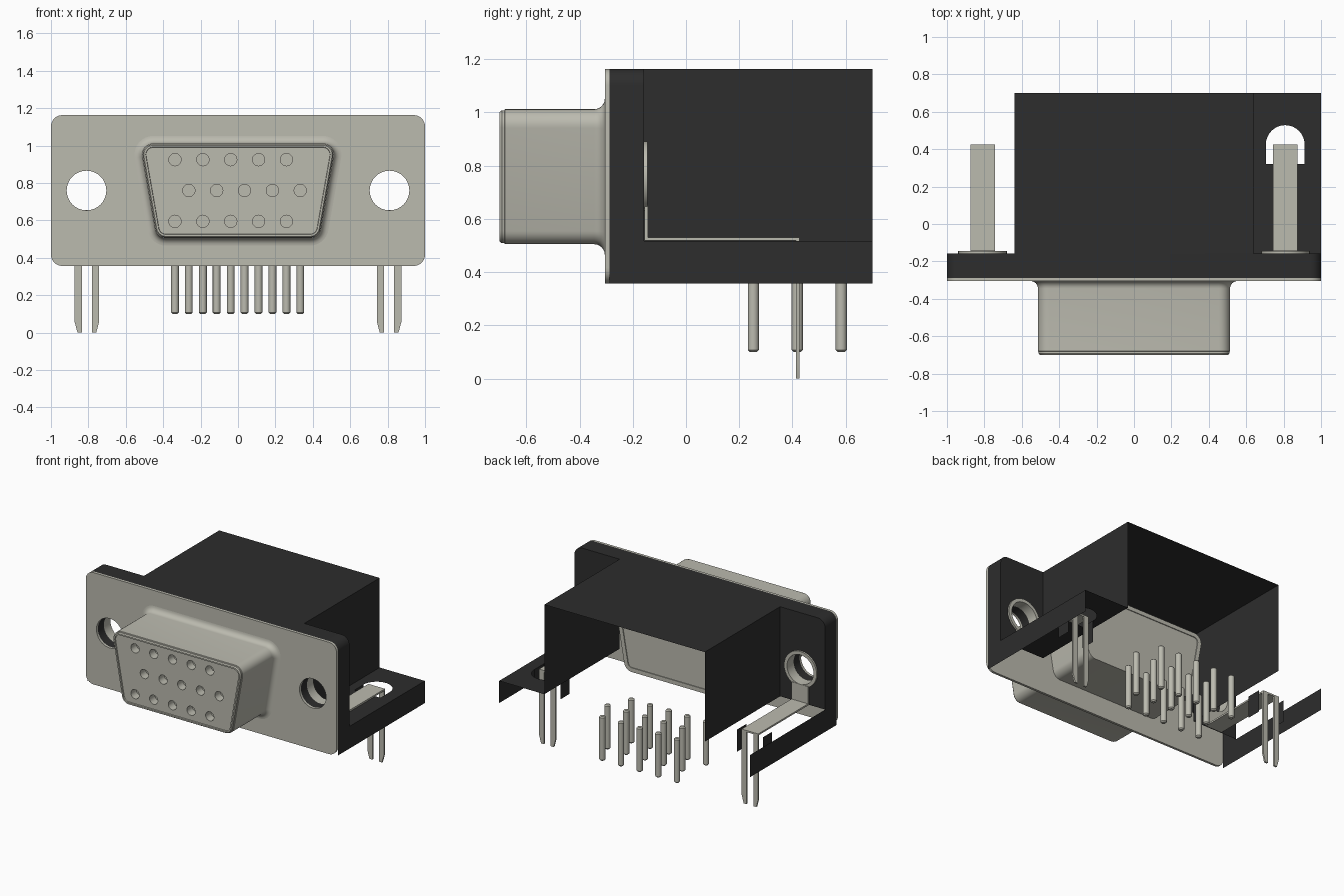
import bpy, bmesh, math
from mathutils import Vector

cube = bpy.data.objects.get("Cube")
if cube:
    bpy.data.objects.remove(cube, do_unlink=True)


def material(name, rgb, metallic=0.0):
    m = bpy.data.materials.new(name)
    m.use_nodes = True
    m.diffuse_color = (*rgb, 1)
    m.node_tree.nodes["Principled BSDF"].inputs["Base Color"].default_value = (*rgb, 1)
    return m


METAL = material("warm_grey_metal", (0.50, 0.495, 0.43))
BLACK = material("black_plastic", (0.026, 0.026, 0.026))


def finish(name, bm, mat, smooth=True):
    bmesh.ops.remove_doubles(bm, verts=bm.verts, dist=1e-5)
    bmesh.ops.recalc_face_normals(bm, faces=bm.faces)
    me = bpy.data.meshes.new(name)
    bm.to_mesh(me)
    bm.free()
    me.materials.append(mat)
    ob = bpy.data.objects.new(name, me)
    bpy.context.collection.objects.link(ob)
    if smooth:
        bpy.ops.object.select_all(action='DESELECT')
        ob.select_set(True)
        bpy.context.view_layer.objects.active = ob
        bpy.ops.object.shade_smooth_by_angle(angle=math.radians(35))
    return ob


def add_loft(bm, loops, closed=True, cap0=False, cap1=False):
    rows = [[bm.verts.new(p) for p in loop] for loop in loops]
    n = len(rows[0])
    for a, b in zip(rows, rows[1:]):
        for i in range(n if closed else n - 1):
            j = (i + 1) % n
            bm.faces.new((a[i], a[j], b[j], b[i]))
    if cap0:
        bm.faces.new(rows[0])
    if cap1:
        bm.faces.new(rows[-1])


def loft(name, loops, mat, **kw):
    bm = bmesh.new()
    add_loft(bm, loops, **kw)
    return finish(name, bm, mat)


def add_holed(bm, loops):
    """Flat face bounded by the first loop, pierced by the others."""
    edges = []
    for loop in loops:
        vs = [bm.verts.new(p) for p in loop]
        edges += [bm.edges.new((vs[i - 1], vs[i])) for i in range(len(vs))]
    bmesh.ops.triangle_fill(bm, use_beauty=True, use_dissolve=False, edges=edges)


def at_y(pts, y):
    return [(x, y, z) for x, z in pts]


def at_z(pts, z):
    return [(x, y, z) for x, y in pts]


def arc(cx, cz, r, a0, a1, n=8):
    return [(cx + r * math.cos(math.radians(a0 + (a1 - a0) * i / n)),
             cz + r * math.sin(math.radians(a0 + (a1 - a0) * i / n))) for i in range(n + 1)]


def circle(cx, cz, r, n=32):
    return arc(cx, cz, r, 0, 360, n)[:-1]


def dee(off):
    """Rounded trapezoid outline grown by off."""
    r = 0.06 + off
    half = arc(0.4535, 0.952, r, 90, -10) + arc(0.385, 0.565, r, -10, -90)
    return half + [(-x, z) for x, z in reversed(half)]


def box(name, x, y, z, mat):
    pts = [(x[0], z[0]), (x[1], z[0]), (x[1], z[1]), (x[0], z[1])]
    return loft(name, [at_y(pts, y[0]), at_y(pts, y[1])], mat, cap0=True, cap1=True)


Z0, Z1, SHELF, HX, HZ, HR = 0.357, 1.163, 0.517, 0.81, 0.76, 0.106
FRONT, MID, REAR, BACK = -0.305, -0.288, -0.158, 0.70

# Metal face plate with two screw holes
outline = (arc(0.94, Z1 - 0.06, 0.06, 0, 90) + arc(-0.94, Z1 - 0.06, 0.06, 90, 180)
           + arc(-0.94, Z0 + 0.06, 0.06, 180, 270) + arc(0.94, Z0 + 0.06, 0.06, 270, 360))
plate_loops = [outline, circle(HX, HZ, HR), circle(-HX, HZ, HR)]
bm = bmesh.new()
for y in (FRONT, MID):
    add_holed(bm, [at_y(p, y) for p in plate_loops])
for p in plate_loops:
    add_loft(bm, [at_y(p, FRONT), at_y(p, MID)])
finish("face_plate", bm, METAL)

# Flared shell with rolled front rim
rings = [(0.04 * (1 - math.sin(t)), FRONT - 0.04 * (1 - math.cos(t)))
         for t in [math.pi / 2 * i / 6 for i in range(7)]]
rings += [(0, -0.68), (-0.004, -0.682), (-0.004, -0.692), (-0.010, -0.70),
          (-0.020, -0.70), (-0.022, -0.692)]
loft("shell", [at_y(dee(o), y) for o, y in rings], METAL)

# Socket front face with fifteen blind contact holes
PITCH = 0.149
rows = [(0.925, -0.337), (0.76, -0.263), (0.595, -0.337)]
sockets = [circle(x0 + PITCH * i, z, 0.033, 20) for z, x0 in rows for i in range(5)]
bm = bmesh.new()
add_holed(bm, [at_y(p, -0.692) for p in [dee(-0.022)] + sockets])
for p in sockets:
    add_loft(bm, [at_y(p, -0.692), at_y(p, -0.63)], cap1=True)
finish("socket_face", bm, METAL)

# Rear of the insert, with a shallow stepped back panel
loft("insert_rear", [at_y(dee(o), y) for o, y in
                     [(0, MID), (0, 0.07), (-0.03, 0.07), (-0.03, 0.064)]], METAL, cap1=True)

# Housing: flange rim and hood, open underneath and behind
rim = [(1, Z0)] + arc(0.94, Z1 - 0.06, 0.06, 0, 90) + arc(-0.94, Z1 - 0.06, 0.06, 90, 180) + [(-1, Z0)]
loft("flange_rim", [at_y(rim, MID), at_y(rim, REAR)], BLACK, closed=False)
hood = [(0.64, SHELF), (0.64, Z1), (-0.64, Z1), (-0.64, SHELF)]
loft("hood", [at_y(hood, REAR), at_y(hood, BACK)], BLACK, closed=False)

for s, side in ((1, "left"), (-1, "right")):
    hole = circle(s * HX, HZ, HR)

    # Flange back around the screw hole, with the hole lining
    back = [(s * x, z) for x, z in
            [(0.64, SHELF), (1, SHELF)] + arc(0.94, Z1 - 0.06, 0.06, 0, 90) + [(0.64, Z1)]]
    bm = bmesh.new()
    add_holed(bm, [at_y(back, REAR), at_y(hole, REAR)])
    add_loft(bm, [at_y(hole, MID), at_y(hole, -0.22)])
    finish(side + "_flange_back", bm, BLACK)

    # Outer skirt and slot cheeks under the shelf
    skirt = [(s, REAR), (s, BACK)]
    loft(side + "_skirt", [at_z(skirt, Z0), at_z(skirt, SHELF)], BLACK, closed=False)
    for x, tag in ((0.705, "inner"), (0.912, "outer")):
        cheek = [(s * x, 0.32), (s * x, 0.425)]
        loft(f"{side}_{tag}_slot_cheek", [at_z(cheek, Z0), at_z(cheek, SHELF)], BLACK, closed=False)

    # Grounding strap: eyelet, tab, arm and two tapered prongs
    eyelet = [(HR, -0.22), (HR, -0.145), (0.13, -0.145), (0.13, REAR)]
    loft(side + "_eyelet", [at_y(circle(s * HX, HZ, r), y) for r, y in eyelet], METAL)
    xs = sorted((s * 0.742, s * 0.874))
    box(side + "_strap_tab", xs, (-0.155, -0.142), (0.519, 0.655), METAL)
    box(side + "_strap_arm", xs, (-0.155, 0.426), (0.519, 0.531), METAL)
    for d, tag in ((1, "outer"), (-1, "inner")):
        c = s * 0.808
        k = s * d
        prong = [(c + k * a, z) for a, z in
                 [(0.027, 0.525), (0.066, 0.525), (0.066, 0.06), (0.05, 0), (0.027, 0)]]
        loft(f"{side}_{tag}_prong", [at_y(prong, 0.414), at_y(prong, 0.426)], METAL,
             cap0=True, cap1=True)

# Slotted shelf on the left side
shelf = [(0.64, REAR), (1, REAR), (1, BACK), (0.64, BACK)]
slot = [(0.912, 0.32)] + arc(0.8085, 0.425, 0.1035, 0, 180, 16) + [(0.705, 0.32)]
bm = bmesh.new()
add_holed(bm, [at_z(shelf, SHELF), at_z(slot, SHELF)])
finish("left_shelf", bm, BLACK)

# Three staggered rows of board pins with chamfered tips
for r, (y, x0) in enumerate([(0.253, -0.337), (0.418, -0.263), (0.583, -0.337)]):
    for i in range(5):
        prof = [(0.013, 0.10), (0.021, 0.108), (0.021, 0.412), (0.013, 0.42)]
        loft(f"pin_{r + 1}_{i + 1}", [at_z(circle(x0 + PITCH * i, y, rad, 16), z) for rad, z in prof],
             METAL, cap0=True, cap1=True)
